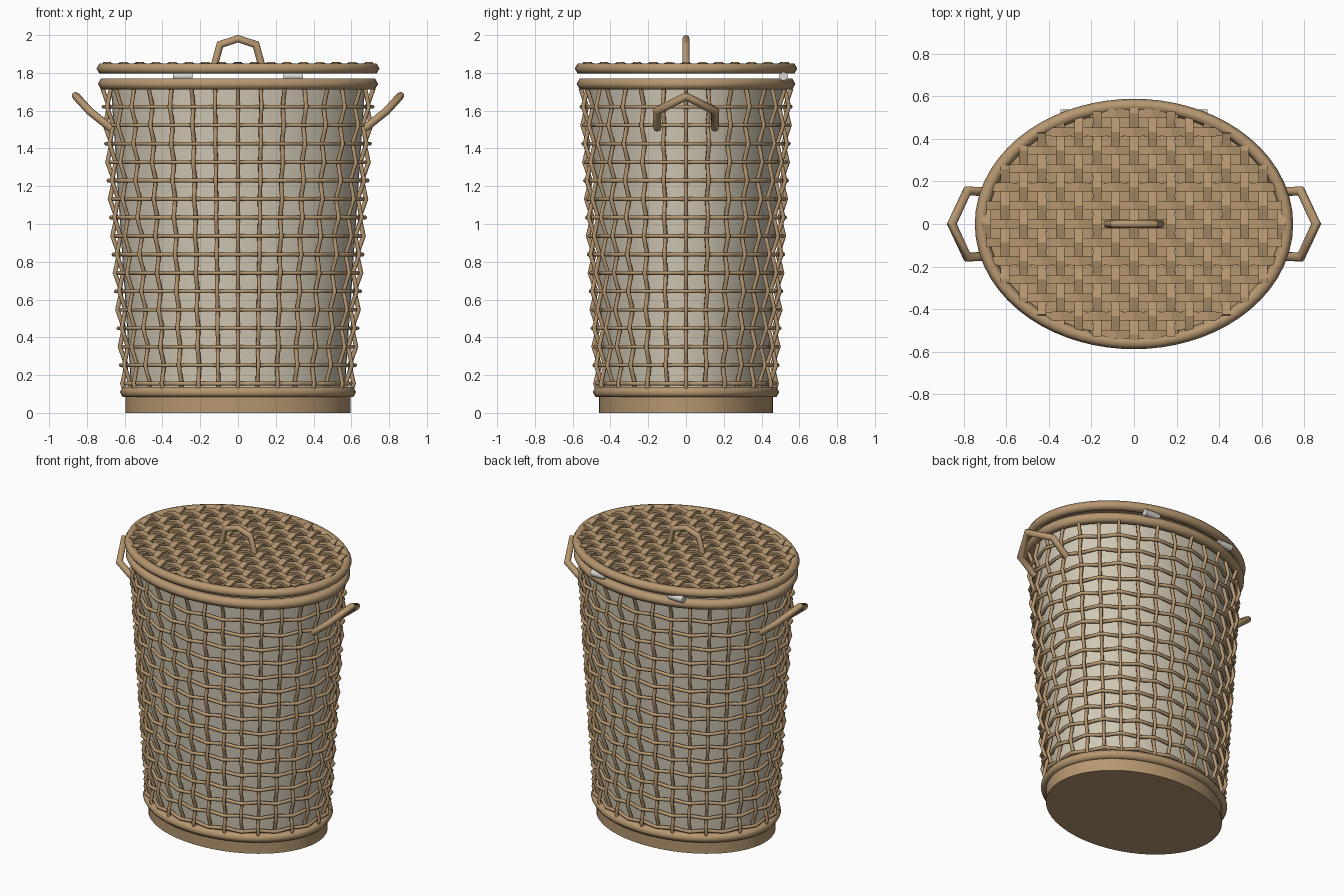
import bpy, bmesh
from math import pi, cos, sin, sqrt, hypot, radians
from mathutils import Vector

cube = bpy.data.objects.get("Cube")
if cube:
    bpy.data.objects.remove(cube, do_unlink=True)


def material(name, rgb):
    m = bpy.data.materials.new(name)
    m.use_nodes = True
    m.diffuse_color = (*rgb, 1)
    m.node_tree.nodes["Principled BSDF"].inputs["Base Color"].default_value = (*rgb, 1)
    return m


WICKER = material("tan wicker", (0.47, 0.31, 0.165))
CLOTH = material("pale linen", (0.63, 0.57, 0.45))
PIN = material("light grey", (0.68, 0.67, 0.62))


def finish(bm, name, mat, angle=70):
    bmesh.ops.recalc_face_normals(bm, faces=bm.faces)
    me = bpy.data.meshes.new(name)
    bm.to_mesh(me)
    bm.free()
    me.materials.append(mat)
    ob = bpy.data.objects.new(name, me)
    bpy.context.scene.collection.objects.link(ob)
    bpy.ops.object.select_all(action="DESELECT")
    ob.select_set(True)
    bpy.context.view_layer.objects.active = ob
    bpy.ops.object.shade_smooth_by_angle(angle=radians(angle))
    return ob


def tube(bm, path, ref, width, height=None, sides=6, closed=False, turn=0):
    """Sweep an elliptical section along a path; ref is the section's up side."""
    height = height or width
    pts = [Vector(p) for p in path]
    ref = Vector(ref)
    n = len(pts)
    rings = []
    for i, p in enumerate(pts):
        before = pts[i - 1] if closed or i else p
        after = pts[(i + 1) % n] if closed or i < n - 1 else p
        d_in, d_out = (p - before).normalized(), (after - p).normalized()
        t = (d_in + d_out).normalized()
        side = t.cross(ref).normalized()
        up = side.cross(t)
        miter = 1 / max(0.6, t.dot(d_out if d_out.length else d_in))
        rings.append([bm.verts.new(p + side * (cos(a) * width * miter) + up * (sin(a) * height))
                      for a in (turn + 2 * pi * k / sides for k in range(sides))])
    for i in range(n if closed else n - 1):
        a, b = rings[i], rings[(i + 1) % n]
        for k in range(sides):
            j = (k + 1) % sides
            bm.faces.new((a[k], a[j], b[j], b[k]))
    if not closed:
        bm.faces.new(rings[0])
        bm.faces.new(rings[-1])


def oval(a, b, z, angles):
    return [(a * cos(t), b * sin(t), z) for t in angles]


def oval_wall(name, mat, levels, caps=True):
    """Loft between ovals given as (a, b, z)."""
    bm = bmesh.new()
    loops = [[bm.verts.new(p) for p in oval(a, b, z, EVEN)] for a, b, z in levels]
    for lo, hi in zip(loops, loops[1:]):
        for k in range(len(lo)):
            j = (k + 1) % len(lo)
            bm.faces.new((lo[k], lo[j], hi[j], hi[k]))
    if caps:
        bm.faces.new(loops[0])
        bm.faces.new(loops[-1])
    return finish(bm, name, mat, 40)


def even_angles(n, a, b):
    """Angles that divide an oval into n equal arcs."""
    steps = 4000
    total, run = 0, []
    for s in range(steps):
        t = 2 * pi * (s + 0.5) / steps
        run.append(total)
        total += hypot(a * sin(t), b * cos(t))
    out, s = [], 0
    for k in range(n):
        while s < steps - 1 and run[s] < total * k / n - 1e-9:
            s += 1
        out.append(2 * pi * s / steps)
    return out


STAKES = 32
EVEN = even_angles(STAKES * 2, 0.65, 0.505)
Z0, PITCH, ROWS = 0.155, 0.0977, 16
WAVE, ROD = 0.014, 0.0115


def wall_point(t, z, off):
    """Point on the tapering wall, pushed outwards by off."""
    f = (z - 0.11) / 1.63
    a, b = 0.595 + 0.11 * f, 0.463 + 0.082 * f
    n = Vector((cos(t) / a, sin(t) / b, 0)).normalized()
    return Vector((a * cos(t), b * sin(t), z)) + n * off


# Base, inner cloth and heavy rims
oval_wall("base", WICKER, [(0.595, 0.46, 0), (0.595, 0.46, 0.11)])
oval_wall("cloth_liner", CLOTH, [(0.564, 0.432, 0.1), (0.674, 0.514, 1.75)], caps=False)
for name, a, b, z, r in (("base_rim", 0.594, 0.463, 0.11, 0.031),
                         ("top_rim", 0.708, 0.545, 1.742, 0.034),
                         ("lid_rim", 0.718, 0.558, 1.823, 0.031)):
    bm = bmesh.new()
    tube(bm, oval(a, b, z, EVEN), (0, 0, 1), r, closed=True)
    finish(bm, name, WICKER)

# Upright stakes weaving in and out
bm = bmesh.new()
for i in range(STAKES):
    t = EVEN[2 * i]
    path = [wall_point(t, Z0 + PITCH * j / 2, WAVE * cos(pi * (j / 2 + i))) for j in range(-1, 2 * ROWS + 1)]
    tube(bm, path, (-sin(t), cos(t), 0), ROD)
finish(bm, "upright_stakes", WICKER)

# Horizontal weavers
bm = bmesh.new()
for k in range(ROWS):
    path = [wall_point(t, Z0 + PITCH * k, -WAVE * cos(pi * (j / 2 + k))) for j, t in enumerate(EVEN)]
    tube(bm, path, (0, 0, 1), ROD, closed=True)
finish(bm, "horizontal_weavers", WICKER)

# Lid board with woven strips over it
oval_wall("lid_board", WICKER, [(0.71, 0.55, 1.808), (0.71, 0.55, 1.82)])
STEP = 0.0867


def lid_strips(name, along_x):
    span, across = (0.705, 0.545) if along_x else (0.545, 0.705)
    bm = bmesh.new()
    count = int(across / STEP)
    for i in range(-count, count + 1):
        c = i * STEP
        half = span * sqrt(1 - (c / across) ** 2)
        m = int(half / STEP * 2)
        stops = [-half] + [j * STEP / 2 for j in range(-m, m + 1)] + [half]
        sign = -1 if along_x else 1
        path = []
        for s in stops:
            z = 1.837 + sign * 0.012 * cos(pi * (s / STEP + i))
            path.append((s, c, z) if along_x else (c, s, z))
        tube(bm, path, (0, 0, 1), 0.029, 0.014, sides=4, turn=pi / 4)
    finish(bm, name, WICKER, 20)


lid_strips("lid_strips_across", True)
lid_strips("lid_strips_lengthwise", False)

# Lid handle
bm = bmesh.new()
tube(bm, [(-0.125, 0, 1.84), (-0.095, 0, 1.95), (0, 0, 1.981), (0.095, 0, 1.95), (0.125, 0, 1.84)],
     (0, 1, 0), 0.019, sides=8)
finish(bm, "lid_handle", WICKER, 50)

# Side handles
for name, s in (("left_handle", 1), ("right_handle", -1)):
    bm = bmesh.new()
    tube(bm, [(s * 0.67, -0.152, 1.505), (s * 0.785, -0.155, 1.597), (s * 0.857, 0, 1.676),
              (s * 0.785, 0.155, 1.597), (s * 0.67, 0.152, 1.505)], (-s * 0.66, 0, 0.75), 0.021, sides=8)
    finish(bm, name, WICKER, 50)

# Hinge pins at the back
for name, s in (("left_hinge", 1), ("right_hinge", -1)):
    bm = bmesh.new()
    tube(bm, [(s * 0.24, 0.516, 1.782), (s * 0.345, 0.516, 1.782)], (0, 0, 1), 0.023, sides=12)
    finish(bm, name, PIN, 50)
